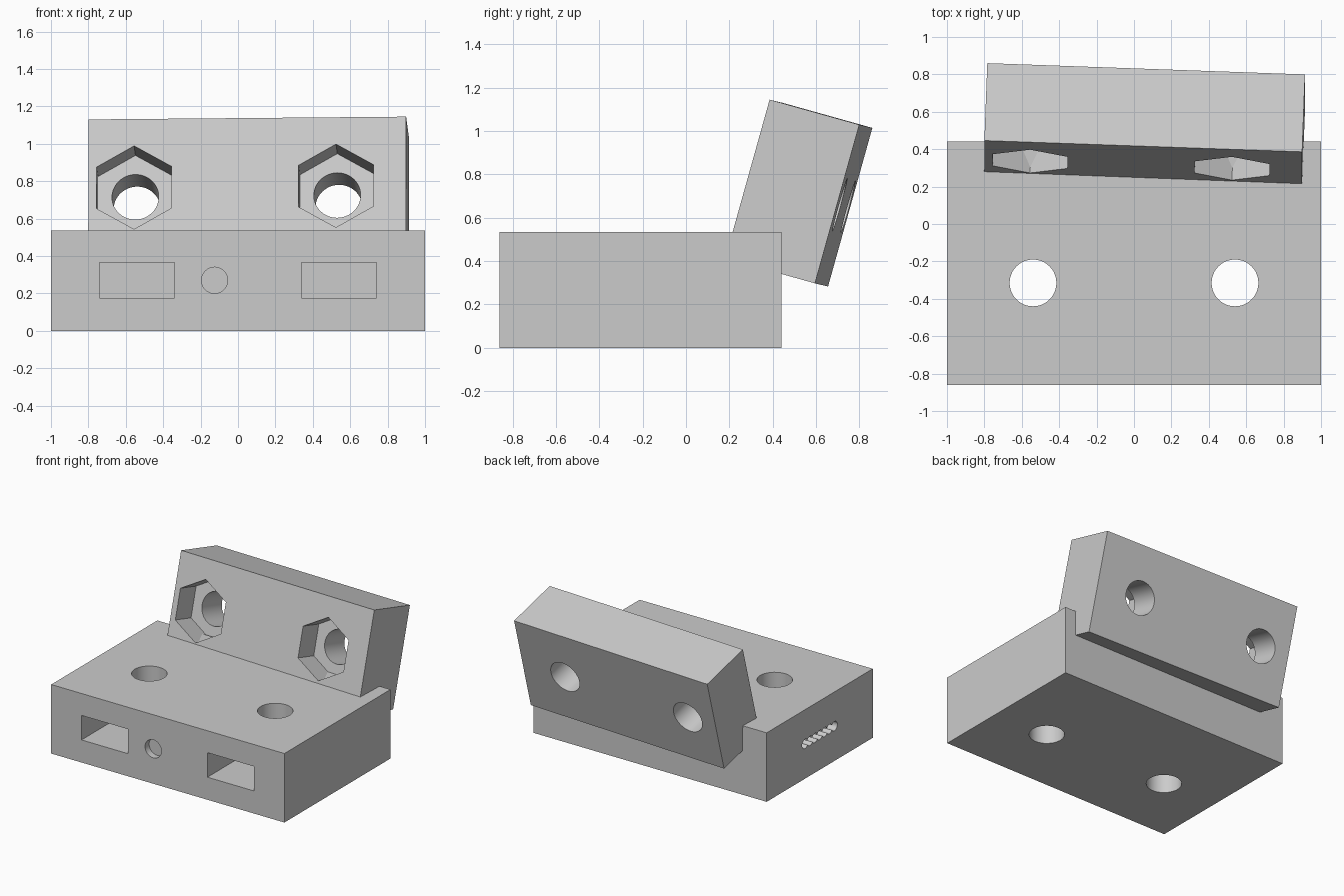
import bpy
import math
from mathutils import Matrix, Vector

cube = bpy.data.objects.get("Cube")
if cube:
    bpy.data.objects.remove(cube, do_unlink=True)

grey = bpy.data.materials.new("plain_grey")
grey.use_nodes = True
grey.diffuse_color = (0.6, 0.6, 0.6, 1)
grey.node_tree.nodes["Principled BSDF"].inputs["Base Color"].default_value = (0.6, 0.6, 0.6, 1)


def box(name, low, high):
    """Axis-aligned box between two corners."""
    low, high = Vector(low), Vector(high)
    bpy.ops.mesh.primitive_cube_add(size=1)
    obj = bpy.context.object
    obj.name = name
    size = high - low
    obj.data.transform(Matrix.Translation((low + high) / 2) @ Matrix.Diagonal((*size, 1)))
    return obj


def prism(name, centre, axis, radius, length, sides=48, turn=0):
    """Regular prism centred on a point, running along an axis."""
    bpy.ops.mesh.primitive_cylinder_add(vertices=sides, radius=radius, depth=length)
    obj = bpy.context.object
    obj.name = name
    aim = Vector(axis).to_track_quat('Z', 'Y').to_matrix().to_4x4()
    obj.data.transform(Matrix.Translation(centre) @ aim @ Matrix.Rotation(turn, 4, 'Z'))
    return obj


def cut(target, cutter):
    """Subtract a cutter and discard it."""
    mod = target.modifiers.new("cut", 'BOOLEAN')
    mod.operation = 'DIFFERENCE'
    mod.solver = 'EXACT'
    mod.object = cutter
    bpy.context.view_layer.objects.active = target
    bpy.ops.object.modifier_apply(modifier=mod.name)
    bpy.data.objects.remove(cutter, do_unlink=True)


def finish(obj):
    obj.data.materials.clear()
    obj.data.materials.append(grey)
    bpy.ops.object.select_all(action='DESELECT')
    obj.select_set(True)
    bpy.context.view_layer.objects.active = obj
    bpy.ops.object.shade_smooth_by_angle(angle=math.radians(30))


# Base block with bolt holes and nut slots opening at the front
base = box("base_block", (-1, -0.86, 0), (1, 0.44, 0.535))
for x in (-0.54, 0.54):
    cut(base, prism("bolt_hole", (x, -0.315, 0.27), (0, 0, 1), 0.125, 1))
    cut(base, box("nut_slot", (x - 0.2, -1, 0.175), (x + 0.2, -0.115, 0.365)))

# Shallow round recess in the front
cut(base, prism("round_recess", (-0.125, -0.86, 0.27), (0, 1, 0), 0.07, 0.1))

# Scalloped row of small holes in the right side
for i in range(7):
    cut(base, prism("side_hole", (-1, -0.03 - 0.06 * i, 0.27), (1, 0, 0), 0.036, 0.2, 24))
finish(base)

# Clamp block, modelled upright with its front top right corner at the origin
clamp = box("clamp_block", (0, 0, -0.76), (1.7, 0.43, 0))
for x in (0.245, 1.325):
    cut(clamp, prism("clamp_hole", (x, 0.2, -0.38), (0, 1, 0), 0.125, 1))
    nut = prism("nut_recess", (x, 0, -0.38), (0, 1, 0), 0.231, 0.38, 6)
    # Point the hexagon upwards if its corners lie sideways
    if max(v.co.x for v in nut.data.vertices) - x > 0.21:
        about = Matrix.Translation((x, 0, -0.38))
        nut.data.transform(about @ Matrix.Rotation(math.pi / 6, 4, 'Y') @ about.inverted())
    cut(clamp, nut)
finish(clamp)

# Lean the clamp block back over the rear edge of the base
clamp.matrix_world = (
    Matrix.Translation((-0.8, 0.446, 1.13))
    @ Matrix.Rotation(math.radians(-2.03), 4, 'Z')
    @ Matrix.Rotation(math.radians(-0.5), 4, 'Y')
    @ Matrix.Rotation(math.radians(-15.6), 4, 'X')
)
